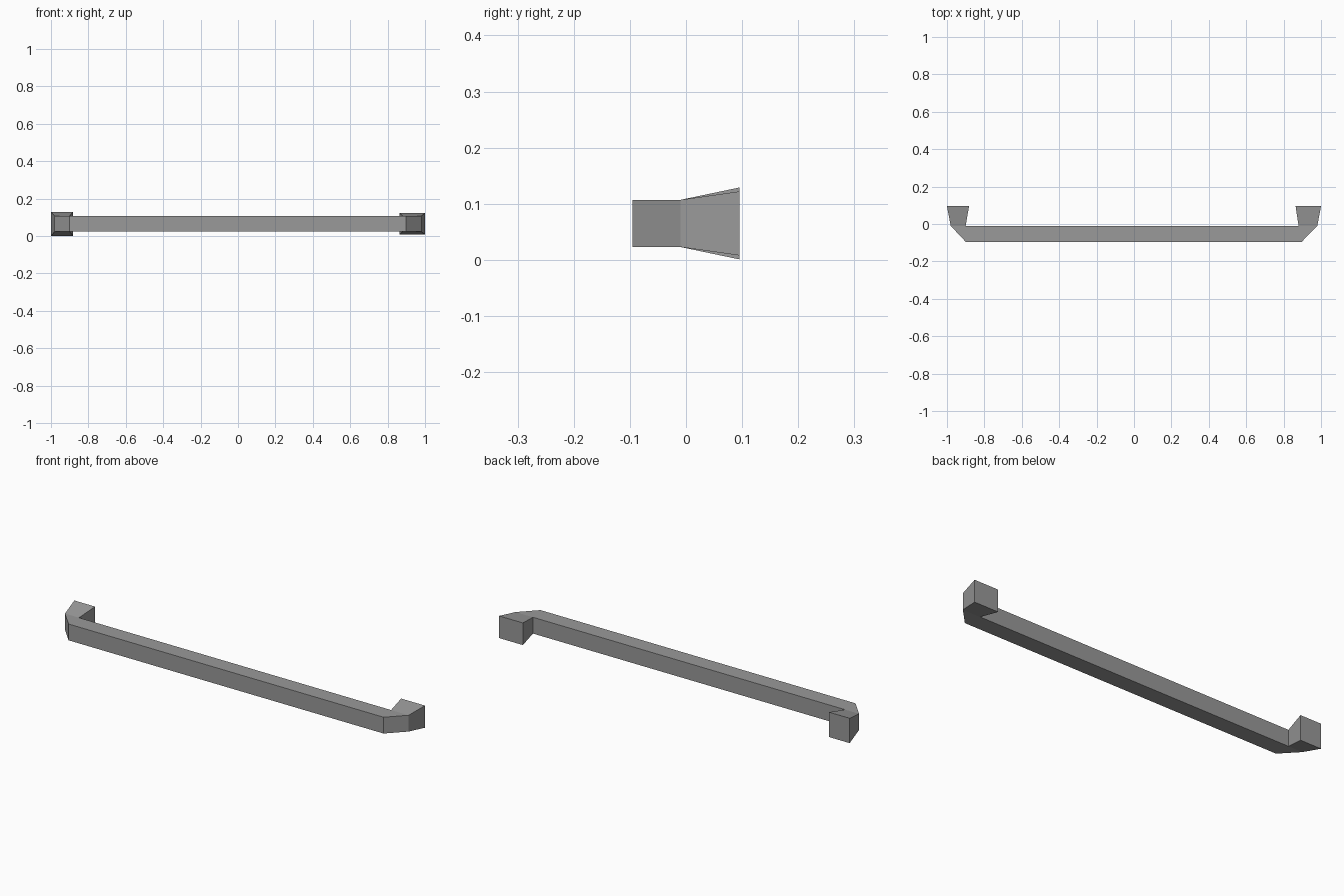
import bpy
import bmesh

cube = bpy.data.objects.get("Cube")
if cube:
    bpy.data.objects.remove(cube, do_unlink=True)

grey = bpy.data.materials.new("satin grey metal")
grey.use_nodes = True
colour = (0.32, 0.32, 0.32, 1)
grey.diffuse_color = colour
grey.node_tree.nodes["Principled BSDF"].inputs["Base Color"].default_value = colour

MID = 0.065          # centre height of the handle
HALF = 0.042         # half height of the bar
FRONT, BACK, WALL = -0.095, -0.01, 0.095

# Cross-sections along the handle: outer point, inner point, half height
sections = [
    ((-1.0, WALL), (-0.882, WALL), 0.064),    # flared foot, right
    ((-0.98, BACK), (-0.90, BACK), HALF),     # elbow
    ((-0.90, FRONT), (-0.90, BACK), HALF),    # start of grip
    ((0.897, FRONT), (0.88, BACK), HALF),     # end of grip
    ((0.98, BACK), (0.88, BACK), HALF),       # elbow
    ((1.0, WALL), (0.864, WALL), 0.057),      # flared foot, left
]

# Skin the sections into one closed bar
bm = bmesh.new()
rings = []
for outer, inner, half in sections:
    low, high = MID - half, MID + half
    rings.append([bm.verts.new((*point, z)) for point, z in
                  ((outer, low), (inner, low), (inner, high), (outer, high))])
for a, b in zip(rings, rings[1:]):
    for i in range(4):
        j = (i + 1) % 4
        bm.faces.new((a[i], a[j], b[j], b[i]))
bm.faces.new(rings[0])
bm.faces.new(rings[-1])

# Merge the shared inner corner of each elbow
bmesh.ops.remove_doubles(bm, verts=bm.verts, dist=0.0001)
bmesh.ops.recalc_face_normals(bm, faces=bm.faces)

mesh = bpy.data.meshes.new("pull_handle")
bm.to_mesh(mesh)
bm.free()
mesh.materials.append(grey)
bpy.context.collection.objects.link(bpy.data.objects.new("pull_handle", mesh))
